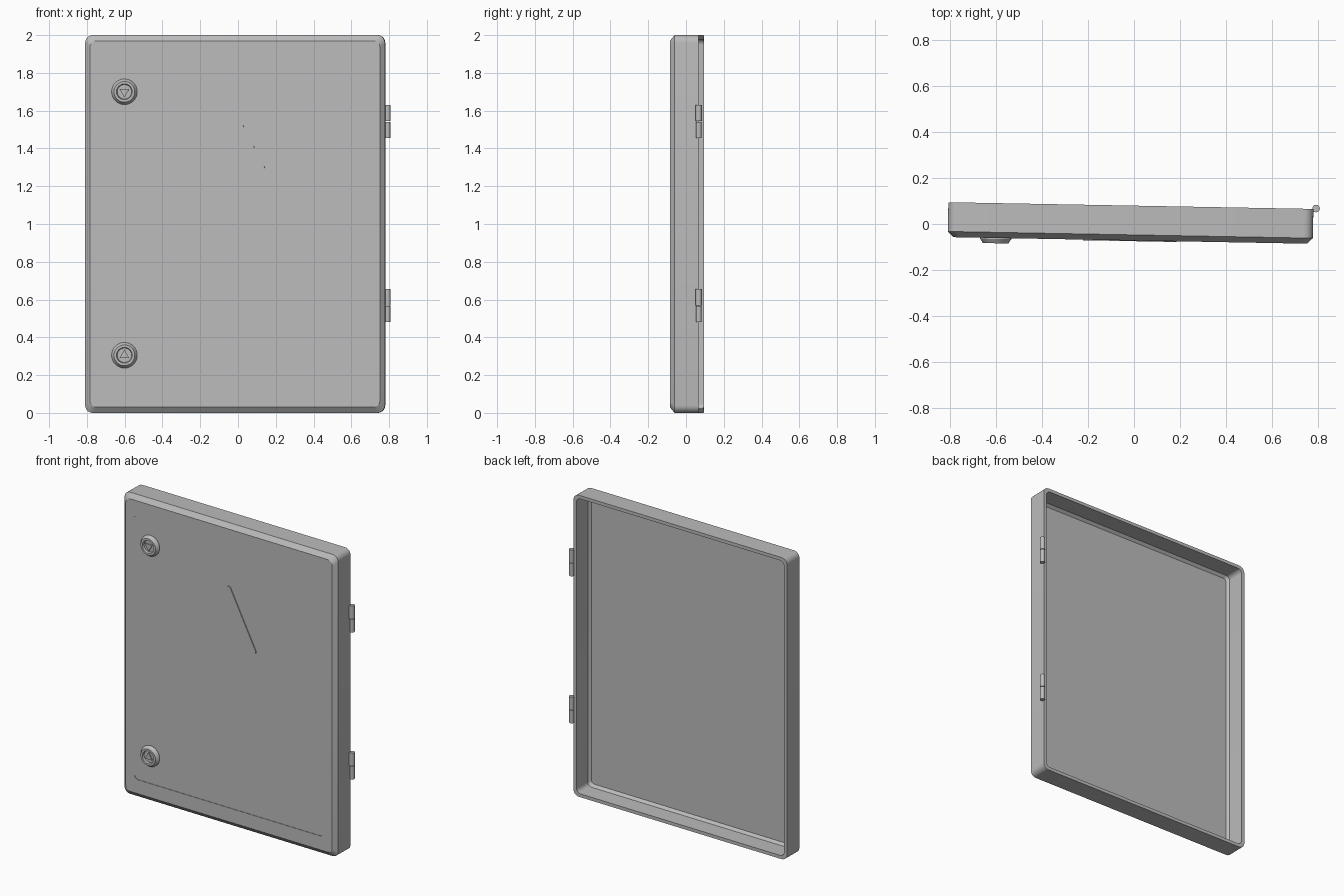
import bpy, bmesh
from math import sin, cos, pi, radians
from mathutils import Matrix, Vector

cube = bpy.data.objects.get("Cube")
if cube:
    bpy.data.objects.remove(cube, do_unlink=True)

WIDTH, HEIGHT = 1.587, 2.0
FRONT, BACK = -0.0715, 0.08
PANEL = FRONT + 0.003

# The whole door stands slightly ajar
PLACE = Matrix.Translation((-0.015, 0, 0)) @ Matrix.Rotation(radians(-1.05), 4, 'Z')

grey = bpy.data.materials.new("painted grey")
grey.use_nodes = True
COLOUR = (0.5, 0.5, 0.5, 1)
grey.diffuse_color = COLOUR
grey.node_tree.nodes["Principled BSDF"].inputs["Base Color"].default_value = COLOUR


def loft(name, rings):
    """Skin a closed solid through rings of equal point count, capping both ends."""
    bm = bmesh.new()
    loops = [[bm.verts.new(PLACE @ Vector(p)) for p in ring] for ring in rings]
    for a, b in zip(loops, loops[1:]):
        for i in range(len(a)):
            j = (i + 1) % len(a)
            bm.faces.new((a[i], a[j], b[j], b[i]))
    bm.faces.new(loops[0][::-1])
    bm.faces.new(loops[-1])
    bmesh.ops.recalc_face_normals(bm, faces=bm.faces)
    mesh = bpy.data.meshes.new(name)
    bm.to_mesh(mesh)
    bm.free()
    mesh.materials.append(grey)
    ob = bpy.data.objects.new(name, mesh)
    bpy.context.collection.objects.link(ob)
    bpy.ops.object.select_all(action='DESELECT')
    ob.select_set(True)
    bpy.context.view_layer.objects.active = ob
    bpy.ops.object.shade_smooth_by_angle(angle=radians(30))
    return ob


def rounded_rect(inset_x, inset_z, y, radius, steps=6):
    """Rounded rectangle ring, inset from the door outline."""
    hx = WIDTH / 2 - inset_x - radius
    hz = HEIGHT / 2 - inset_z - radius
    pts = []
    for k, (sx, sz) in enumerate(((1, 1), (-1, 1), (-1, -1), (1, -1))):
        for s in range(steps + 1):
            a = (k + s / steps) * pi / 2
            pts.append((sx * hx + radius * cos(a), y, HEIGHT / 2 + sz * hz + radius * sin(a)))
    return pts


def disc(x, y, z, radius, sides=32, turn=0):
    """Circle or polygon ring facing the front."""
    return [(x + radius * cos(turn + 2 * pi * i / sides), y,
             z + radius * sin(turn + 2 * pi * i / sides)) for i in range(sides)]


def upright(x, y, z, radius, sides=20):
    """Circle ring around a vertical axis."""
    return [(x + radius * cos(2 * pi * i / sides),
             y + radius * sin(2 * pi * i / sides), z) for i in range(sides)]


# Door shell: recessed front panel, chamfer, side walls, rim and hollow back
loft("door_shell", [
    rounded_rect(0.09, 0.122, PANEL, 0.03),
    rounded_rect(0.09, 0.122, FRONT, 0.03),
    rounded_rect(0.026, 0.03, FRONT, 0.035),
    rounded_rect(0, 0, -0.047, 0.04),
    rounded_rect(0, 0, BACK, 0.04),
    rounded_rect(0.022, 0.022, BACK, 0.03),
    rounded_rect(0.022, 0.022, -0.036, 0.03),
    rounded_rect(0.038, 0.038, -0.053, 0.02),
])

# Locks: conical collar with a sunken well and a triangular key post
PROFILE = ((0.068, 0), (0.068, 0.007), (0.055, 0.026), (0.042, 0.026), (0.038, 0.013))
for label, z, turn in (("upper", 1.7, pi / 3), ("lower", 0.305, 0)):
    loft(label + "_lock", [disc(-0.585, PANEL - d, z, r) for r, d in PROFILE])
    loft(label + "_lock_key_post", [disc(-0.585, PANEL - d, z, 0.03, 3, turn + pi / 2)
                                    for d in (0.01, 0.022)])

# Thin triangular plate with rounded corners
def triangle_ring(y, radius=0.016, steps=6):
    corners = ((0.185, 1.21, -90), (-0.002, 1.575, 30), (-0.19, 1.21, 150))
    return [(cx + radius * cos(radians(start + 120 * s / steps)), y,
             cz + radius * sin(radians(start + 120 * s / steps)))
            for cx, cz, start in corners for s in range(steps + 1)]

loft("triangle_plate", [triangle_ring(PANEL + 0.001), triangle_ring(PANEL - 0.006)])

# Hinges: two stacked knuckles, the upper one joined to the door by a leaf
HX, HY = 0.805, 0.082
for label, z in (("upper", 1.455), ("lower", 0.48)):
    for part, low, high, radius in (("lower_knuckle", 0, 0.086, 0.015),
                                    ("upper_knuckle", 0.089, 0.175, 0.0165)):
        loft(f"{label}_hinge_{part}", [upright(HX, HY, z + h, radius) for h in (low, high)])
    leaf = ((0.775, 0.066), (HX, 0.066), (HX, 0.079), (0.775, 0.079))
    loft(label + "_hinge_leaf", [[(x, y, z + h) for x, y in leaf] for h in (0.089, 0.175)])
